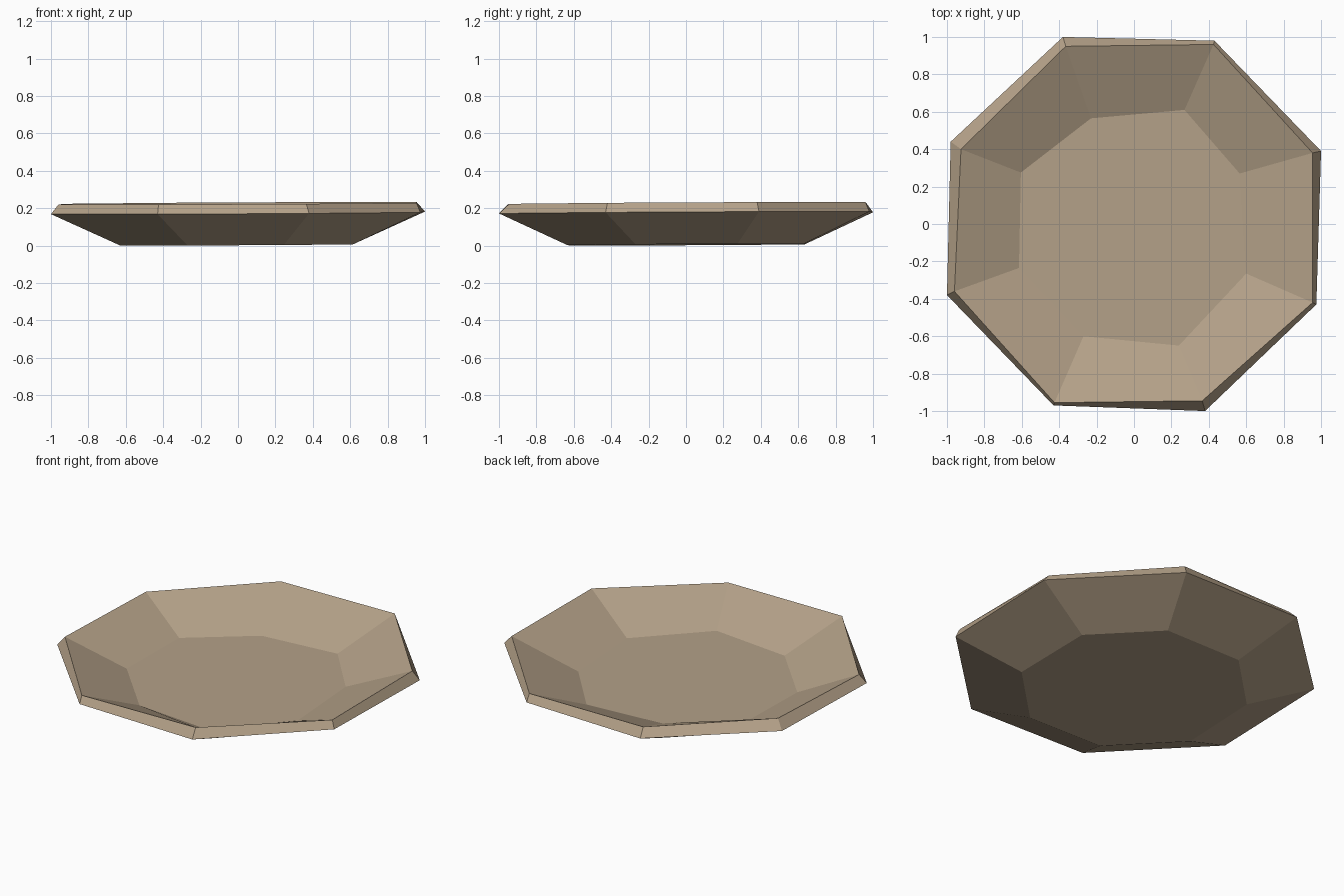
import bpy, bmesh

if "Cube" in bpy.data.objects:
    bpy.data.objects.remove(bpy.data.objects["Cube"])

# Octagonal rings of the plate: (height, eight x/y corners)
RINGS = [
    # underside foot
    (0.005, [(-.25, .635), (.275, .63), (.62, .275), (.615, -.27),
             (.245, -.635), (-.27, -.62), (-.63, -.25), (-.61, .28)]),
    # widest outer edge
    (0.175, [(-.38, 1.0), (.43, .98), (1.0, .39), (.975, -.43),
             (.38, -1.0), (-.43, -.97), (-1.0, -.38), (-.98, .44)]),
    # top lip
    (0.226, [(-.365, .95), (.425, .96), (.955, .38), (.955, -.42),
             (.365, -.945), (-.425, -.955), (-.96, -.36), (-.925, .40)]),
    # inner floor
    (0.066, [(-.23, .565), (.27, .61), (.565, .27), (.60, -.265),
             (.24, -.65), (-.27, -.60), (-.615, -.235), (-.605, .275)]),
]
TILT = 0.005  # the plate leans very slightly

clay = bpy.data.materials.new("beige clay")
clay.diffuse_color = (0.455, 0.356, 0.247, 1)
clay.use_nodes = True
clay.node_tree.nodes["Principled BSDF"].inputs["Base Color"].default_value = clay.diffuse_color

# Loft the rings and cap the foot and floor
bm = bmesh.new()
rings = [[bm.verts.new((x, y, z + TILT * (x + y))) for x, y in pts] for z, pts in RINGS]
for a, b in zip(rings, rings[1:]):
    for i in range(8):
        j = (i + 1) % 8
        bm.faces.new((a[i], a[j], b[j], b[i]))
bm.faces.new(rings[0])
bm.faces.new(rings[-1])
bmesh.ops.recalc_face_normals(bm, faces=bm.faces)

mesh = bpy.data.meshes.new("plate")
bm.to_mesh(mesh)
bm.free()
mesh.materials.append(clay)
plate = bpy.data.objects.new("plate", mesh)
bpy.context.collection.objects.link(plate)
